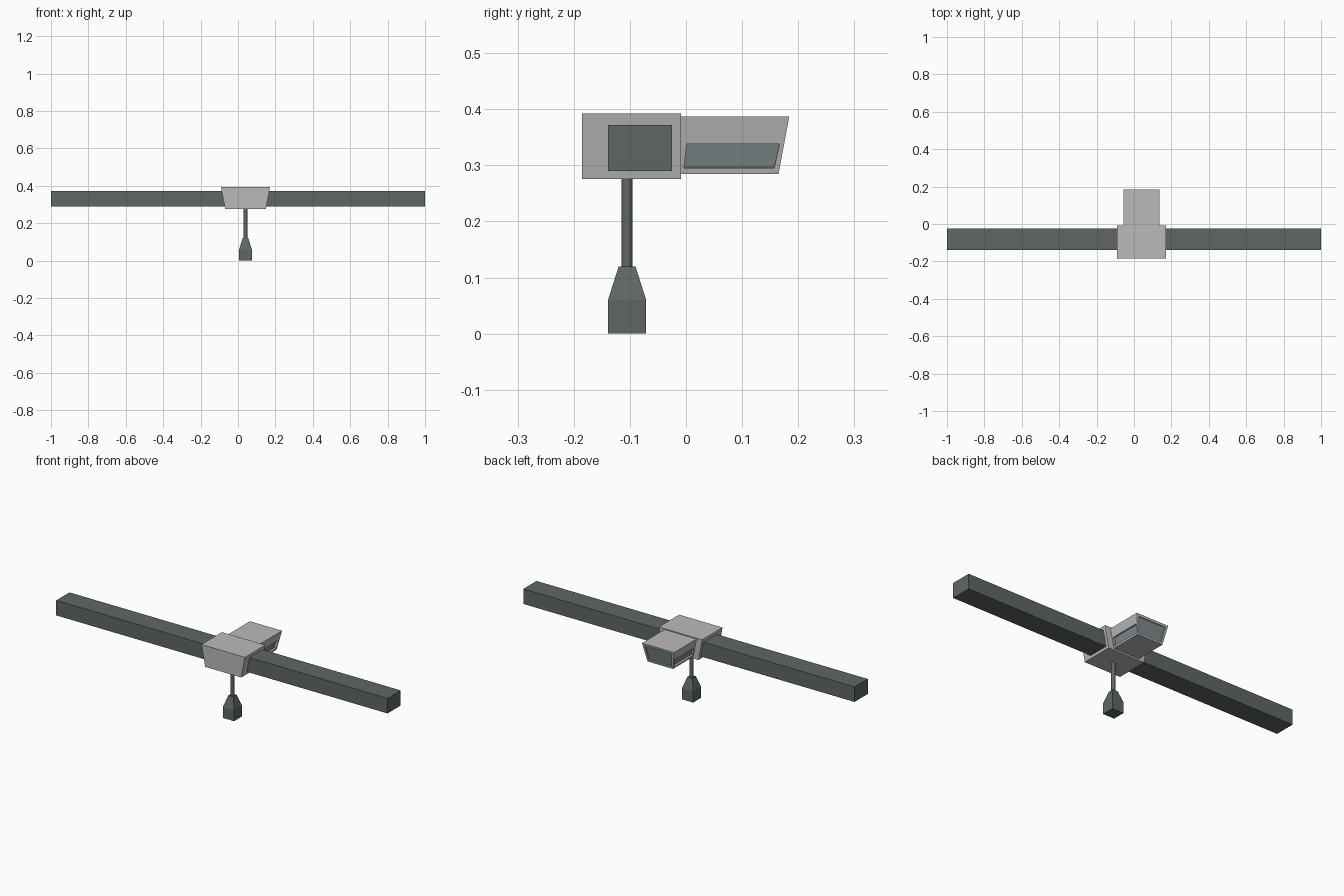
import bpy, bmesh, math
from mathutils import Vector

if "Cube" in bpy.data.objects:
    bpy.data.objects.remove(bpy.data.objects["Cube"])


def material(name, rgb):
    m = bpy.data.materials.new(name)
    m.diffuse_color = (*rgb, 1)
    m.use_nodes = True
    m.node_tree.nodes["Principled BSDF"].inputs["Base Color"].default_value = m.diffuse_color
    return m


GREY = material("light grey", (0.50, 0.49, 0.49))
DARK = material("dark grey green", (0.115, 0.134, 0.131))
GLASS = material("blue grey glass", (0.21, 0.255, 0.262))
CX = 0.04  # centre line of trolley, cabin and hook


def finish(name, bm, mats):
    bmesh.ops.remove_doubles(bm, verts=bm.verts, dist=1e-5)
    bmesh.ops.recalc_face_normals(bm, faces=bm.faces)
    me = bpy.data.meshes.new(name)
    bm.to_mesh(me)
    bm.free()
    ob = bpy.data.objects.new(name, me)
    bpy.context.collection.objects.link(ob)
    for m in mats:
        me.materials.append(m)
    return ob


def quad(bm, pts, mat=0):
    f = bm.faces.new([bm.verts.new(p) for p in pts])
    f.material_index = mat
    return f


def ring(x0, x1, y0, y1, z):
    return [Vector(p) for p in ((x0, y0, z), (x1, y0, z), (x1, y1, z), (x0, y1, z))]


def loft(name, rings, mat):
    """Solid through a stack of four-cornered rings."""
    bm = bmesh.new()
    quad(bm, rings[0][::-1])
    quad(bm, rings[-1])
    for a, b in zip(rings, rings[1:]):
        for i in range(4):
            j = (i + 1) % 4
            quad(bm, (a[i], a[j], b[j], b[i]))
    return finish(name, bm, [mat])


def window_wall(bm, c, uv, depth):
    """Wall quad c (bottom pair, top pair) with a recessed pane at the uv corners."""
    n = (c[1] - c[0]).cross(c[3] - c[0]).normalized()
    hole = [c[0].lerp(c[1], u).lerp(c[3].lerp(c[2], u), v) for u, v in uv]
    pane = [p - n * depth for p in hole]
    for i in range(4):
        j = (i + 1) % 4
        quad(bm, (c[i], c[j], hole[j], hole[i]))
        quad(bm, (hole[i], hole[j], pane[j], pane[i]))
    quad(bm, pane, 1)


# Long beam
loft("beam", [ring(-1, 1, -0.139, -0.025, 0.29), ring(-1, 1, -0.139, -0.025, 0.372)], DARK)

# Trolley around the beam, sides leaning inwards at the bottom
loft("trolley", [ring(CX - 0.109, CX + 0.109, -0.185, -0.009, 0.276),
                 ring(CX - 0.131, CX + 0.131, -0.185, -0.009, 0.392)], GREY)

# Operator cabin with recessed windows on both sides and the back
lo = ring(CX - 0.077, CX + 0.077, -0.009, 0.165, 0.285)
hi = ring(CX - 0.097, CX + 0.097, -0.009, 0.184, 0.387)
bm = bmesh.new()
quad(bm, lo[::-1])
quad(bm, hi)
quad(bm, (lo[0], lo[1], hi[1], hi[0]))
side = [(0.03, 0.1), (0.945, 0.1), (0.955, 0.52), (0.055, 0.52)]
window_wall(bm, (lo[1], lo[2], hi[2], hi[1]), side, 0.01)
window_wall(bm, (lo[3], lo[0], hi[0], hi[3]),
            [(1 - side[i][0], side[i][1]) for i in (1, 0, 3, 2)], 0.01)
window_wall(bm, (lo[2], lo[3], hi[3], hi[2]),
            [(0.07, 0.1), (0.93, 0.1), (0.93, 0.88), (0.07, 0.88)], 0.006)
finish("cabin", bm, [GREY, GLASS])

# Hanging rod
bpy.ops.mesh.primitive_cylinder_add(vertices=16, radius=0.01, depth=0.17,
                                    location=(CX, -0.105, 0.2))
rod = bpy.context.object
rod.name = "hanging_rod"
rod.data.materials.append(DARK)
bpy.ops.object.shade_smooth_by_angle(angle=math.radians(40))


# Weight block with tapered shoulders
def square(r, z):
    return ring(CX - r, CX + r, -0.105 - r, -0.105 + r, z)


loft("weight_block", [square(0.034, 0), square(0.034, 0.06), square(0.015, 0.12)], DARK)
